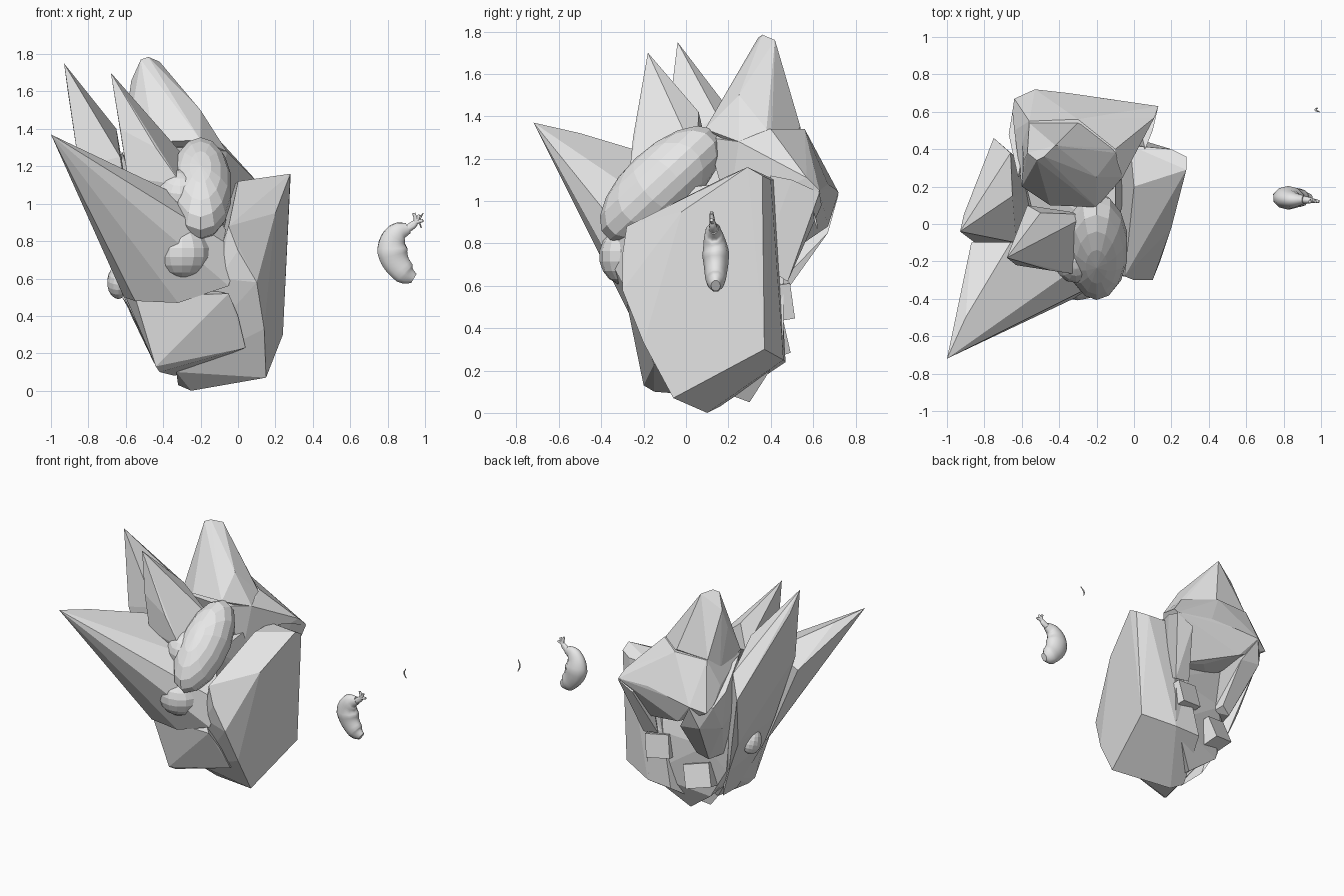
import bpy
import bmesh
from math import radians
from mathutils import Matrix, Vector

cube = bpy.data.objects.get("Cube")
if cube:
    bpy.data.objects.remove(cube, do_unlink=True)

grey = bpy.data.materials.new("light grey")
grey.use_nodes = True
grey.diffuse_color = (.8, .8, .8, 1)
grey.node_tree.nodes["Principled BSDF"].inputs["Base Color"].default_value = (.8, .8, .8, 1)


def finish(name, bm):
    """Turn a bmesh into a flat shaded object."""
    bmesh.ops.recalc_face_normals(bm, faces=bm.faces[:])
    mesh = bpy.data.meshes.new(name)
    bm.to_mesh(mesh)
    bm.free()
    mesh.materials.append(grey)
    obj = bpy.data.objects.new(name, mesh)
    bpy.context.collection.objects.link(obj)
    return obj


def faceted(name, corners):
    """Make a solid faceted block that wraps the given corner points."""
    bm = bmesh.new()
    for corner in corners:
        bm.verts.new(corner)
    bmesh.ops.convex_hull(bm, input=bm.verts[:])
    loose = [v for v in bm.verts if not v.link_faces]
    bmesh.ops.delete(bm, geom=loose, context='VERTS')
    bmesh.ops.dissolve_limit(bm, angle_limit=radians(4),
                             verts=bm.verts[:], edges=bm.edges[:])
    return finish(name, bm)


def lobe(name, centre, radii, tilt=0):
    """Make a low-poly ellipsoid tilted about the x axis."""
    bm = bmesh.new()
    bmesh.ops.create_uvsphere(bm, u_segments=14, v_segments=9, radius=1)
    matrix = (Matrix.Translation(centre) @ Matrix.Rotation(radians(tilt), 4, 'X')
              @ Matrix.Diagonal((*radii, 1)))
    bmesh.ops.transform(bm, matrix=matrix, verts=bm.verts[:])
    return finish(name, bm)


def block(name, centre, size, turn):
    """Make a small turned box."""
    bm = bmesh.new()
    bmesh.ops.create_cube(bm, size=1)
    matrix = (Matrix.Translation(centre) @ Matrix.Rotation(radians(turn), 4, Vector((1, 1, 1)))
              @ Matrix.Diagonal((*size, 1)))
    bmesh.ops.transform(bm, matrix=matrix, verts=bm.verts[:])
    return finish(name, bm)


def strand(name, points, flatten=1):
    """Make a tapering smooth tube; each point is x, y, z and radius."""
    curve = bpy.data.curves.new(name, 'CURVE')
    curve.dimensions = '3D'
    curve.bevel_depth = 1
    curve.bevel_resolution = 3
    curve.use_fill_caps = True
    spline = curve.splines.new('BEZIER')
    spline.resolution_u = 6
    spline.bezier_points.add(len(points) - 1)
    middle = points[0][1]
    for knot, (x, y, z, radius) in zip(spline.bezier_points, points):
        knot.co = (x, (y - middle) / flatten, z)
        knot.radius = radius
        knot.handle_left_type = knot.handle_right_type = 'AUTO'
    curve.materials.append(grey)
    obj = bpy.data.objects.new(name, curve)
    obj.location.y = middle
    obj.scale.y = flatten
    bpy.context.collection.objects.link(obj)
    return obj


# Large cheek slab on the left side and its square bottom
faceted("side_slab", [
    (.28, .29, 1.16), (.28, .36, 1.12), (.2, .4, 1.1), (-.02, .42, 1.1),
    (0, .2, 1.12), (-.05, -.28, .88), (.1, -.3, .58), (.14, -.2, .33),
    (.15, -.06, .07), (.24, .37, .3), (.25, .36, .6), (0, .46, .25),
    (-.2, .47, .24), (-.25, .1, 0), (-.32, .16, .03), (-.33, 0, .1),
    (-.1, -.25, .6), (0, -.3, .75), (.2, -.02, .95)])

# Jaw block at the lower front
faceted("jaw", [
    (-.6, -.08, .5), (-.55, -.24, .5), (-.05, -.28, .52), (0, -.22, .4),
    (.04, -.15, .23), (-.44, -.2, .13), (-.42, -.15, .1), (-.34, .1, .08),
    (-.5, .2, .3), (-.05, .1, .2), (-.5, .2, .6)])

# Inner core behind the jaw
faceted("core", [
    (-.55, .3, .4), (-.45, .35, .2), (-.25, .3, .05), (0, .46, .3),
    (0, .46, .65), (-.45, .4, .6), (-.5, -.1, .9), (-.1, -.1, 1.05),
    (-.1, .3, 1.1), (-.6, .3, 1), (-.4, -.1, .2), (-.62, 0, .5)])

# Three pointed leaves sweeping to the right side
faceted("front_leaf", [
    (-1, -.72, 1.37), (-.95, -.6, 1.3), (-.9, -.5, 1.32), (-.78, -.3, 1.23),
    (-.75, -.58, 1.16), (-.5, -.42, .96), (-.3, -.27, .84), (-.55, -.25, .48),
    (-.32, -.27, .47), (-.05, -.27, .56), (0, -.22, .75), (-.12, -.1, .95),
    (-.5, -.12, 1.13), (-.66, -.1, 1.2), (-.87, -.1, 1.1), (-.69, -.1, .7),
    (-.61, -.1, .5)])
faceted("outer_leaf", [
    (-.93, -.04, 1.75), (-.91, .05, 1.6), (-.75, .46, 1.05), (-.66, .38, 1.2),
    (-.65, .15, 1.4), (-.63, -.1, 1.25), (-.85, -.1, 1.2), (-.69, -.08, .7),
    (-.67, .33, .65), (-.57, .3, .4), (-.6, -.08, .48), (-.45, .2, .15),
    (-.43, 0, .13)])
faceted("middle_leaf", [
    (-.68, -.18, 1.7), (-.63, -.22, 1.4), (-.59, -.22, 1.14), (-.3, -.27, 1.1),
    (-.24, .05, 1.2), (-.5, .06, 1.42), (-.57, .1, 1.25), (-.44, -.25, 1.3),
    (-.3, -.2, .9), (-.55, -.1, .9)])

# Tall horn and the canopy it rises from
faceted("horn", [
    (-.52, .34, 1.77), (-.48, .36, 1.785), (-.42, .42, 1.76), (-.48, .43, 1.59),
    (-.57, .38, 1.66), (-.59, .34, 1.52), (-.38, .32, 1.68), (-.2, .25, 1.5),
    (-.25, .4, 1.5), (-.06, .25, 1.28), (-.2, .09, 1.34), (-.45, .1, 1.33),
    (-.6, .2, 1.3), (-.56, .54, 1.34), (-.3, .54, 1.35), (-.1, .38, 1.34),
    (-.6, .45, 1.2), (0, .4, 1.17)])
faceted("canopy", [
    (-.06, .25, 1.28), (-.45, .12, 1.3), (-.6, .2, 1.28), (-.2, .1, 1.3),
    (-.56, .55, 1.34), (-.3, .56, 1.34), (-.1, .4, 1.34), (0, .4, 1.17),
    (.13, .63, 1.05), (.11, .57, 1.11), (0, .64, 1), (-.15, .67, 1.08),
    (-.35, .7, 1.06), (-.53, .72, 1.04), (-.64, .67, 1), (-.65, .6, 1.04),
    (-.64, .5, 1.15), (-.4, .67, .88), (-.2, .52, .8), (0, .48, .75),
    (-.45, .25, .9), (-.1, .2, .95)])

# Walls running down from the canopy to the neck
faceted("right_wall", [
    (-.65, .6, 1.02), (-.53, .72, 1.03), (-.67, .48, 1.1), (-.58, .67, .87),
    (-.42, .67, .85), (-.5, .44, .53), (-.4, .38, .55), (-.42, .47, .57),
    (-.64, .48, .82), (-.62, .25, 1.28), (-.62, .28, .9), (-.54, .32, .54)])
faceted("left_wall", [
    (.13, .63, 1.04), (.1, .5, 1.1), (0, .64, .98), (.02, .48, .62),
    (-.1, .48, .64), (0, .35, .7), (.06, .4, 1.12)])

# Rounded brow and nose
lobe("brow", (-.2, -.12, 1.08), (.17, .36, .17), 43)
lobe("brow_side", (-.31, -.18, 1.06), (.13, .14, .12), 30)
lobe("nose", (-.3, -.28, .74), (.15, .13, .14))

# Small lumps at the back and the right side
lobe("side_knob", (-.64, .12, .58), (.06, .08, .09), 20)
block("neck_block", (-.09, .42, .53), (.18, .14, .17), 15)
block("low_block", (-.39, .37, .36), (.19, .17, .17), 25)

# Separate crescent with thin fingers, and a tiny sliver
strand("crescent", [
    (.94, .14, .6, .03), (.89, .14, .63, .065), (.825, .14, .75, .085),
    (.85, .13, .84, .06), (.91, .13, .87, .03)], .75)
for end_x, end_z in ((.94, .95), (.97, .94), (.99, .91)):
    strand("finger", [(.9, .13, .86, .022), (.95, .125, .9, .014), (end_x, .12, end_z, .008)])
strand("sliver", [(.99, .6, .95, .003), (.97, .61, .91, .006), (.98, .62, .87, .003)])
